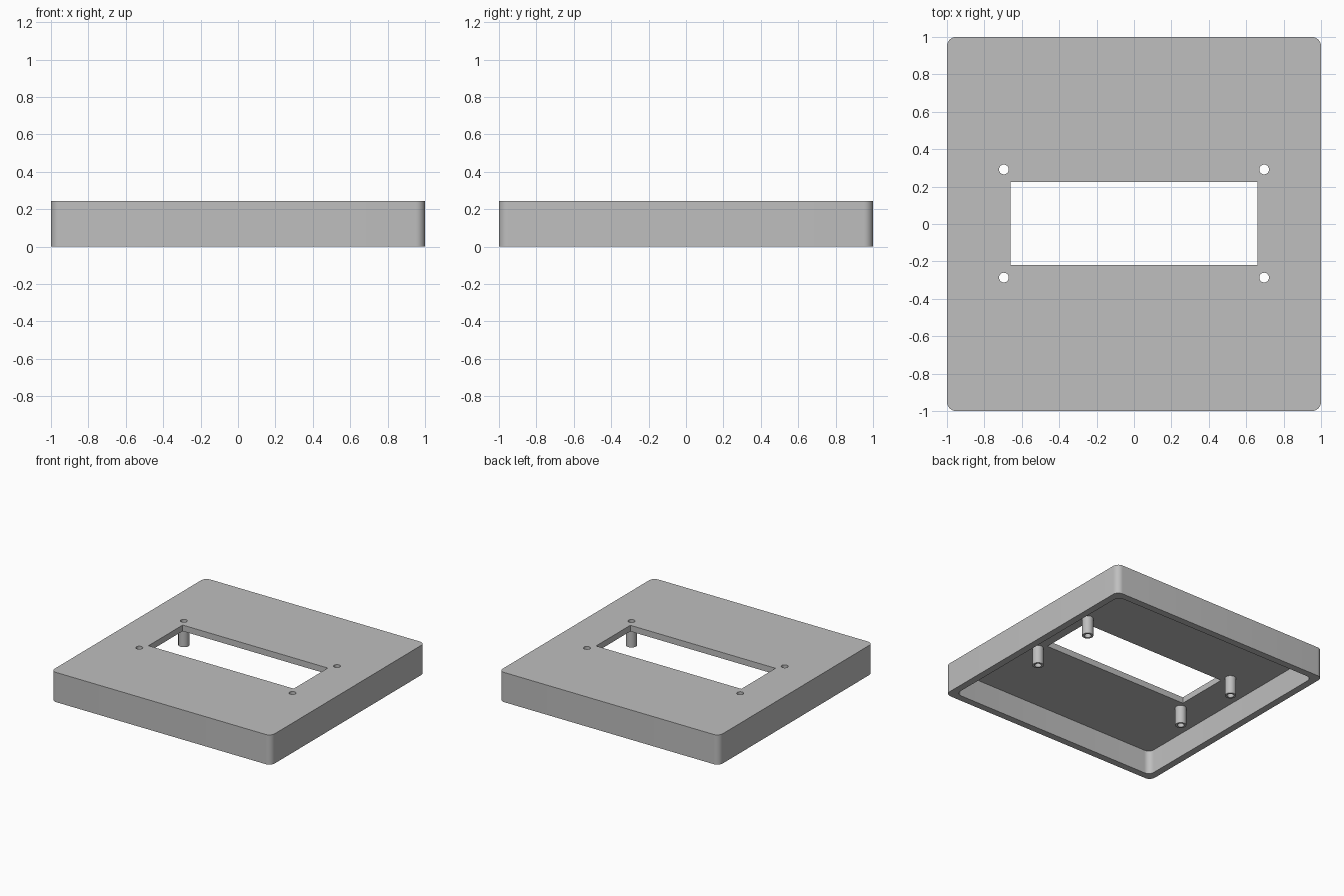
import bpy, bmesh, math
from mathutils import Vector

cube = bpy.data.objects.get("Cube")
if cube:
    bpy.data.objects.remove(cube, do_unlink=True)

HEIGHT, PLATE, WALL, CORNER = 0.244, 0.05, 0.057, 0.05
UNDERSIDE = HEIGHT - PLATE
POST_R, HOLE_R, POST_BOTTOM = 0.042, 0.026, 0.046
OFFSET_Y = 0.0025

grey = bpy.data.materials.new("light grey plastic")
grey.use_nodes = True
grey.diffuse_color = (0.52, 0.52, 0.52, 1)
grey.node_tree.nodes["Principled BSDF"].inputs["Base Color"].default_value = grey.diffuse_color


def rounded_rect(hx, hy, r, steps=10):
    """Counter-clockwise outline of a rectangle with rounded corners."""
    pts = []
    for q, (sx, sy) in enumerate([(1, 1), (-1, 1), (-1, -1), (1, -1)]):
        for i in range(steps + 1):
            a = (q + i / steps) * math.pi / 2
            pts.append((sx * (hx - r) + r * math.cos(a), sy * (hy - r) + r * math.sin(a)))
    return pts


def circle(cx, cy, r, n=32):
    return [(cx + r * math.cos(2 * math.pi * i / n), cy + r * math.sin(2 * math.pi * i / n))
            for i in range(n)]


def finish(name, bm):
    mesh = bpy.data.meshes.new(name)
    bm.to_mesh(mesh)
    bm.free()
    mesh.materials.append(grey)
    obj = bpy.data.objects.new(name, mesh)
    bpy.context.collection.objects.link(obj)
    return obj


def prism(name, outline, z0, z1):
    bm = bmesh.new()
    face = bm.faces.new([bm.verts.new((x, y, z0)) for x, y in outline])
    top = bmesh.ops.extrude_face_region(bm, geom=[face])["geom"]
    verts = [v for v in top if isinstance(v, bmesh.types.BMVert)]
    bmesh.ops.translate(bm, vec=Vector((0, 0, z1 - z0)), verts=verts)
    bmesh.ops.recalc_face_normals(bm, faces=bm.faces)
    return finish(name, bm)


def tube(name, cx, cy, r_out, r_in, z0, z1):
    """Hollow post, left open where it meets the plate."""
    bm = bmesh.new()
    rings = [[bm.verts.new((x, y, z)) for x, y in circle(cx, cy, r)]
             for r, z in ((r_out, z1), (r_out, z0), (r_in, z0), (r_in, z1))]
    for a, b in zip(rings, rings[1:]):
        for i in range(len(a)):
            j = (i + 1) % len(a)
            bm.faces.new((a[j], a[i], b[i], b[j]))
    return finish(name, bm)


def cut(target, cutter):
    """Subtract the cutter, bake the result and remove the cutter."""
    mod = target.modifiers.new("cut", "BOOLEAN")
    mod.operation, mod.solver, mod.object = "DIFFERENCE", "EXACT", cutter
    baked = bpy.data.meshes.new_from_object(
        target.evaluated_get(bpy.context.evaluated_depsgraph_get()))
    target.modifiers.clear()
    target.data = baked
    bpy.data.objects.remove(cutter, do_unlink=True)


# Cover: shallow box, hollow from below, with a window
cover = prism("cover", rounded_rect(1, 1, CORNER), 0, HEIGHT)
inner = 1 - WALL
cut(cover, prism("cavity_cutter", rounded_rect(inner, inner, CORNER), -0.1, UNDERSIDE))
hx, hy = 0.66, 0.222
window = [(sx * hx, sy * hy + OFFSET_Y) for sx, sy in ((-1, -1), (1, -1), (1, 1), (-1, 1))]
cut(cover, prism("window_cutter", window, 0.1, 0.4))

# Screw holes with hollow posts beneath
parts = [cover]
for side, sx in (("left", 1), ("right", -1)):
    for end, sy in (("front", -1), ("back", 1)):
        x, y = sx * 0.696, sy * 0.289 + OFFSET_Y
        cut(cover, prism("hole_cutter", circle(x, y, HOLE_R), 0.1, 0.4))
        parts.append(tube(f"{end}_{side}_post", x, y, POST_R, HOLE_R, POST_BOTTOM, UNDERSIDE))

# Smooth the round surfaces, keep the edges sharp
bpy.ops.object.select_all(action="DESELECT")
for part in parts:
    part.select_set(True)
bpy.context.view_layer.objects.active = cover
bpy.ops.object.shade_smooth_by_angle(angle=math.radians(30))
